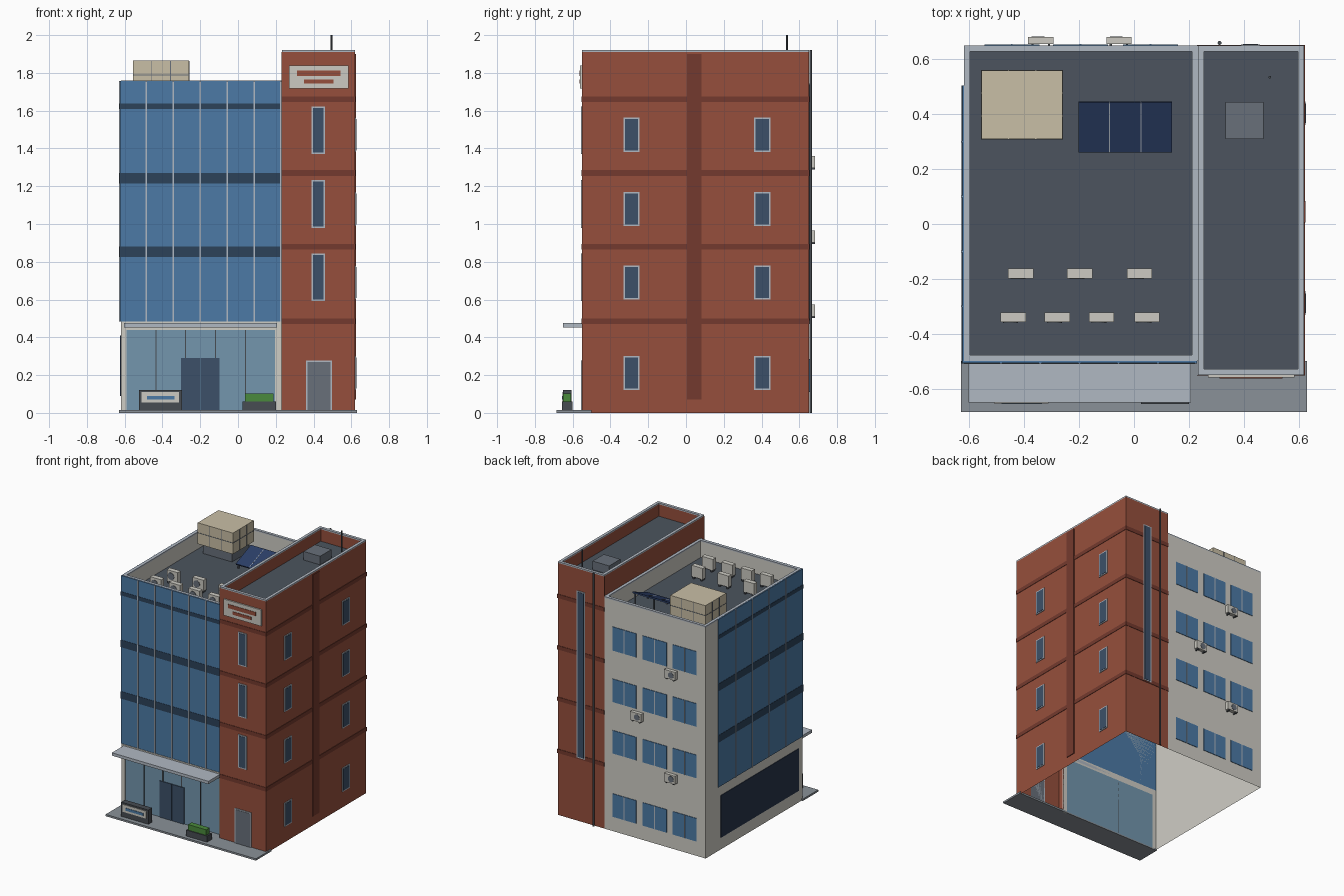
import bpy, bmesh, math
from mathutils import Matrix

if "Cube" in bpy.data.objects:
    bpy.data.objects.remove(bpy.data.objects["Cube"])


def mat(name, hexa):
    m = bpy.data.materials.new(name)
    lin = [((int(hexa[i:i + 2], 16) / 255 + 0.055) / 1.055) ** 2.4 for i in (0, 2, 4)]
    m.diffuse_color = (*lin, 1)
    m.use_nodes = True
    m.node_tree.nodes["Principled BSDF"].inputs["Base Color"].default_value = m.diffuse_color
    return m


BRICK, BAND = mat("brick", "964F3C"), mat("dark_brick", "743A2E")
STONE, CAP = mat("stone", "CFCDC5"), mat("cap_grey", "B0B8C2")
GLASS, SPANDREL = mat("blue_glass", "4C7AA6"), mat("spandrel", "2C425A")
LOBBY, DARK = mat("lobby_glass", "7396AE"), mat("dark_glass", "3C5068")
SIDE, ROOF = mat("side_glass", "27344A"), mat("roof", "4C545E")
PAVE, TANK = mat("paving", "8A9198"), mat("tank", "C9BFA6")
SOLAR, METAL = mat("solar", "2B3E66"), mat("metal", "474C52")
UNIT, GREEN = mat("unit", "CCCAC2"), mat("hedge", "4A8A3C")
HATCH = mat("hatch", "68707A")


def finish(name, bm, m):
    bmesh.ops.recalc_face_normals(bm, faces=bm.faces)
    me = bpy.data.meshes.new(name)
    bm.to_mesh(me)
    bm.free()
    me.materials.append(m)
    ob = bpy.data.objects.new(name, me)
    bpy.context.collection.objects.link(ob)
    return ob


def boxes(name, m, items):
    """One object from boxes given as x0, x1, y0, y1, z0, z1."""
    bm = bmesh.new()
    for x0, x1, y0, y1, z0, z1 in items:
        t = Matrix.Translation(((x0 + x1) / 2, (y0 + y1) / 2, (z0 + z1) / 2))
        s = Matrix.Diagonal((x1 - x0, y1 - y0, z1 - z0, 1))
        bmesh.ops.create_cube(bm, size=1, matrix=t @ s)
    return finish(name, bm, m)


def sheet(name, m, pts, z0, z1):
    """Open wall sheet following a footprint path."""
    bm = bmesh.new()
    lo = [bm.verts.new((x, y, z0)) for x, y in pts]
    hi = [bm.verts.new((x, y, z1)) for x, y in pts]
    for i in range(len(pts) - 1):
        bm.faces.new((lo[i], lo[i + 1], hi[i + 1], hi[i]))
    return finish(name, bm, m)


def rods(name, m, items):
    """Cylinders given as centre, radius, length and axis."""
    bm = bmesh.new()
    for c, r, length, axis in items:
        rot = Matrix.Rotation(math.pi / 2, 4, 'X') if axis == 'Y' else Matrix()
        bmesh.ops.create_cone(bm, cap_ends=True, segments=16, radius1=r, radius2=r,
                              depth=length, matrix=Matrix.Translation(c) @ rot)
    return finish(name, bm, m)


PLANES = {"main": ('y', -0.50, -1), "tower": ('y', -0.55, -1), "back": ('y', 0.65, 1),
          "right": ('x', 0.62, 1), "left": ('x', -0.62, -1)}


def on(side, u0, u1, z0, z1, d):
    """Box lying on a facade, standing proud by d."""
    axis, p, s = PLANES[side]
    a, b = sorted((p, p + s * d))
    return (u0, u1, a, b, z0, z1) if axis == 'y' else (a, b, u0, u1, z0, z1)


def windows(name, m, side, items):
    boxes(name + "_frames", CAP, [on(side, *w, 0.005) for w in items])
    e = 0.008
    boxes(name + "_glass", m, [on(side, a + e, b - e, c + e, d - e, 0.007) for a, b, c, d in items])


# Wall shells, open underneath
sheet("main_walls", STONE, [(0.23, 0.65), (-0.62, 0.65), (-0.62, -0.5), (0.23, -0.5)], 0, 1.75)
sheet("tower_walls", BRICK, [(0.23, -0.5), (0.23, -0.55), (0.62, -0.55), (0.62, 0.65), (0.23, 0.65)], 0, 1.91)
sheet("tower_upper_wall", BRICK, [(0.235, 0.65), (0.235, -0.55)], 1.63, 1.91)


# Roof decks, parapet linings and coping rings
def roof(name, m, x0, x1, y0, y1, deck, top):
    t = 0.022
    a, b, c, d = x0 + t, x1 - t, y0 + t, y1 - t
    boxes(name + "_roof_deck", ROOF, [(a, b, c, d, deck - 0.01, deck)])
    sheet(name + "_parapet_lining", m, [(a, c), (b, c), (b, d), (a, d), (a, c)], deck, top - 0.01)
    boxes(name + "_coping", CAP, [(x0, a, y0, y1, top - 0.01, top), (b, x1, y0, y1, top - 0.01, top),
                                  (a, b, y0, c, top - 0.01, top), (a, b, d, y1, top - 0.01, top)])


roof("main", STONE, -0.62, 0.233, -0.5, 0.65, 1.63, 1.76)
roof("tower", BRICK, 0.233, 0.62, -0.55, 0.65, 1.82, 1.92)

# Curtain wall on the front and left
boxes("curtain_glass", GLASS, [on("main", -0.625, 0.23, 0.485, 1.758, 0.006),
                               on("left", -0.506, 0.505, 0.485, 1.758, 0.006)])
levels = [(0.825, 0.88), (1.215, 1.27), (1.608, 1.637)]
boxes("curtain_spandrels", SPANDREL,
      [on("main", -0.627, 0.23, a, b, 0.008) for a, b in levels] +
      [on("left", -0.508, 0.505, a, b, 0.008) for a, b in levels])
boxes("curtain_mullions", CAP,
      [on("main", x - 0.004, x + 0.004, 0.485, 1.758, 0.011) for x in (-0.485, -0.342, -0.199, -0.056, 0.087, 0.226)] +
      [on("left", y - 0.003, y + 0.003, 0.485, 1.758, 0.010) for y in (-0.3, -0.1, 0.1, 0.3)])

# Ground floor lobby, doors, canopy
boxes("lobby_piers", STONE, [on("main", -0.62, -0.59, 0, 0.485, 0.01), on("main", 0.197, 0.23, 0, 0.485, 0.01),
                             on("main", -0.59, 0.197, 0.44, 0.485, 0.01)])
boxes("lobby_glass", LOBBY, [on("main", -0.59, 0.197, 0.01, 0.44, 0.004)])
boxes("lobby_mullions", METAL, [on("main", x - 0.003, x + 0.003, 0.01, 0.44, 0.008)
                                for x in (-0.435, -0.277, -0.119, 0.04)])
boxes("entrance_doors", DARK, [on("main", -0.303, -0.202, 0.01, 0.29, 0.010),
                               on("main", -0.198, -0.097, 0.01, 0.29, 0.010)])
boxes("canopy", CAP, [(-0.603, 0.207, -0.65, -0.5, 0.453, 0.475)])
boxes("left_shop_window", SIDE, [on("left", -0.46, 0.47, 0.09, 0.41, 0.004)])

# Tower bands and pilaster
bands = [(z, z + 0.03) for z in (0.47, 0.865, 1.255, 1.645)]
boxes("brick_bands", BAND,
      [on("tower", 0.23, 0.623, a, b, 0.003) for a, b in bands] +
      [on("back", 0.23, 0.623, a, b, 0.003) for a, b in bands] +
      [on("right", -0.55, 0.65, a, b, 0.003) for a, b in bands])
boxes("brick_pilaster", BAND, [on("right", 0.005, 0.083, 0.07, 1.9, 0.005)])

# Windows
rows = [(0.12, 0.30), (0.60, 0.78), (0.99, 1.17), (1.38, 1.565)]
windows("right_windows", DARK, "right", [(y, y + 0.087, a, b) for y in (-0.332, 0.36) for a, b in rows])
windows("tower_windows", DARK, "tower", [(0.39, 0.46, a, a + 0.252) for a in (0.592, 0.98, 1.37)])
windows("stair_window", DARK, "back", [(0.39, 0.46, 0.48, 1.745)])
windows("service_door", HATCH, "tower", [(0.36, 0.497, 0.005, 0.277)])
cols = (0.06, -0.195, -0.445)
boxes("back_windows", GLASS, [on("back", x - 0.1, x + 0.1, a - 0.01, b - 0.015, 0.004)
                              for x in cols for a, b in rows])
boxes("back_window_bars", CAP, [on("back", x - 0.003, x + 0.003, a - 0.01, b - 0.015, 0.006)
                                for x in cols for a, b in rows])

# Blank sign with plain bars
boxes("sign_panel", UNIT, [on("tower", 0.27, 0.585, 1.717, 1.84, 0.01)])
boxes("sign_bars", BRICK, [on("tower", 0.312, 0.542, 1.783, 1.812, 0.013),
                           on("tower", 0.35, 0.505, 1.743, 1.766, 0.013)])

# Drain pipe and antenna
rods("drain_pipe", METAL, [((0.312, 0.66, 0.96), 0.007, 1.92, 'Z')])
rods("antenna", METAL, [((0.495, 0.535, 1.91), 0.005, 0.18, 'Z')])
boxes("roof_hatch", HATCH, [(0.333, 0.472, 0.31, 0.445, 1.82, 1.885)])

# Air conditioners: roof rows and back wall
spots = [(x, -0.18) for x in (-0.413, -0.198, 0.02)] + [(x, -0.34) for x in (-0.44, -0.28, -0.118, 0.047)]
boxes("roof_units", UNIT, [(x - 0.046, x + 0.046, y - 0.018, y + 0.018, 1.645, 1.73) for x, y in spots])
boxes("roof_unit_feet", METAL, [(x + s - 0.006, x + s + 0.006, y - 0.018, y + 0.018, 1.63, 1.645)
                                for x, y in spots for s in (-0.033, 0.033)])
rods("roof_unit_fans", HATCH, [((x - 0.01, y - 0.019, 1.688), 0.027, 0.004, 'Y') for x, y in spots])
wall = [(-0.34, 1.297), (-0.055, 0.902), (-0.34, 0.51)]
boxes("wall_units", UNIT, [(x - 0.046, x + 0.046, 0.656, 0.682, z, z + 0.063) for x, z in wall])
rods("wall_unit_fans", HATCH, [((x - 0.01, 0.682, z + 0.031), 0.023, 0.004, 'Y') for x, z in wall])
boxes("wall_unit_brackets", METAL, [(x + s - 0.004, x + s + 0.004, 0.65, 0.682, z - 0.008, z)
                                    for x, z in wall for s in (-0.03, 0.03)])

# Water tank with panel seams
boxes("tank_base", HATCH, [(-0.53, -0.285, 0.335, 0.535, 1.63, 1.705)])
boxes("water_tank", TANK, [(-0.555, -0.26, 0.31, 0.56, 1.705, 1.865)])
boxes("tank_seams", HATCH,
      [(x - 0.002, x + 0.002, 0.308, 0.562, 1.706, 1.864) for x in (-0.457, -0.358)] +
      [(-0.557, -0.258, y - 0.002, y + 0.002, 1.706, 1.864) for y in (0.393, 0.477)] +
      [(-0.557, -0.258, 0.308, 0.562, 1.787, 1.791)])

# Tilted solar panels on a frame
tilt = Matrix.Translation((-0.032, 0.353, 1.70)) @ Matrix.Rotation(math.radians(22), 4, 'X')
solar = boxes("solar_panels", SOLAR, [(-0.17 + i * 0.114, -0.058 + i * 0.114, -0.098, 0.098, -0.005, 0.005)
                                      for i in range(3)])
seams = boxes("solar_seams", CAP, [(x - 0.002, x + 0.002, -0.098, 0.098, -0.004, 0.006) for x in (-0.057, 0.057)])
solar.matrix_world = seams.matrix_world = tilt
boxes("solar_legs", HATCH, [(x - 0.005, x + 0.005, y - 0.005, y + 0.005, 1.63, z) for x in (-0.19, -0.032, 0.126)
                            for y, z in ((0.275, 1.668), (0.43, 1.728))])

# Forecourt, monument sign and planter
boxes("forecourt", PAVE, [(-0.63, 0.63, -0.685, -0.5, 0, 0.014)])
boxes("street_sign_block", METAL, [(-0.525, -0.297, -0.65, -0.605, 0.014, 0.122)])
boxes("street_sign_face", UNIT, [(-0.51, -0.312, -0.654, -0.65, 0.054, 0.11)])
boxes("street_sign_bar", GLASS, [(-0.483, -0.335, -0.657, -0.654, 0.07, 0.09)])
boxes("planter", METAL, [(0.025, 0.2, -0.657, -0.6, 0.014, 0.06)])
boxes("hedge", GREEN, [(0.037, 0.188, -0.65, -0.608, 0.06, 0.102)])
